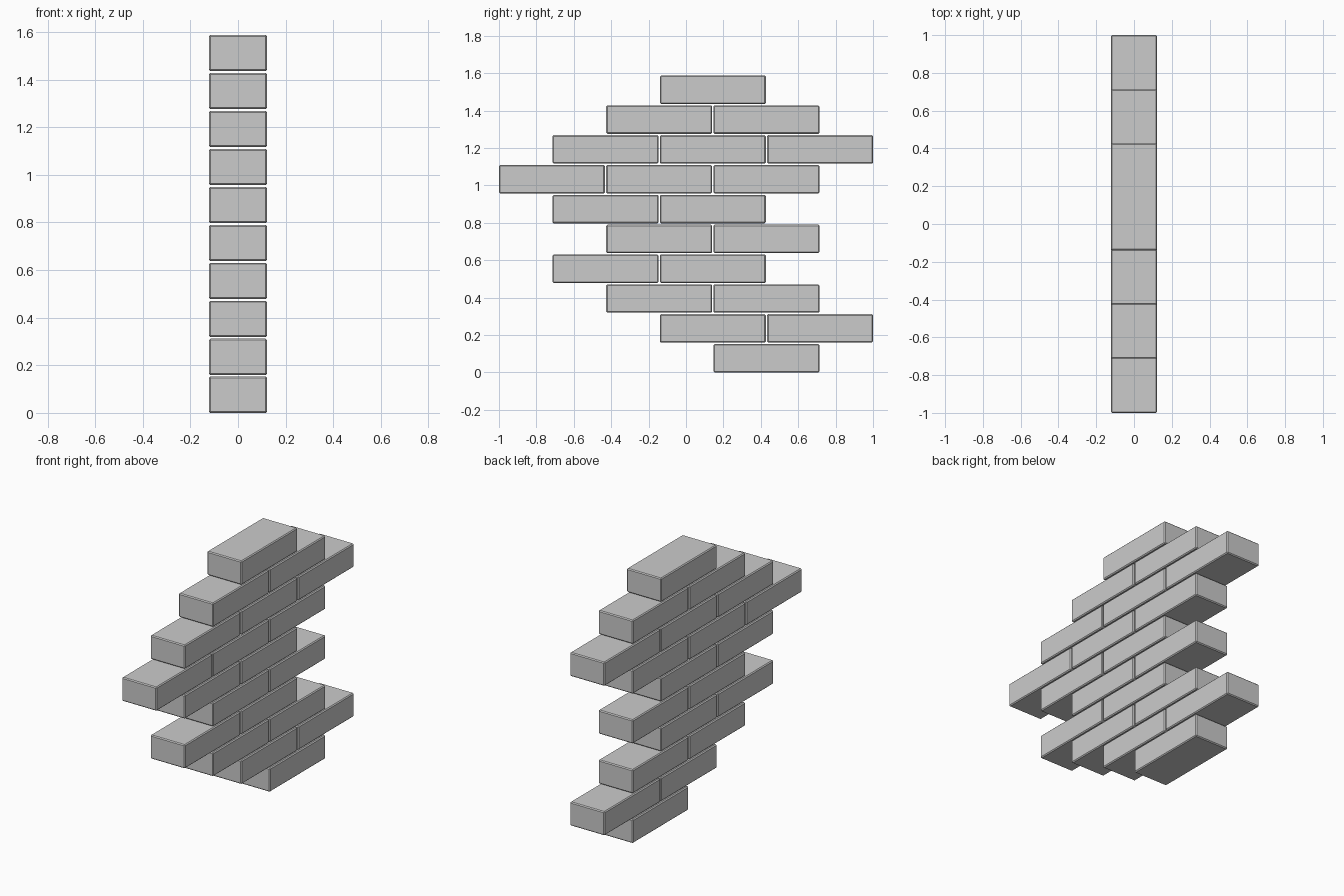
import bpy, bmesh

if "Cube" in bpy.data.objects:
    bpy.data.objects.remove(bpy.data.objects["Cube"])

LENGTH, WIDTH, HEIGHT = 0.566, 0.245, 0.152   # one brick
HALF_STEP = (2 - LENGTH) / 5                  # half-brick offset along y
COURSE = 0.1595                               # height of one course
BEVEL = 0.006

# Shared brick mesh with chamfered edges
mesh = bpy.data.meshes.new("brick")
bm = bmesh.new()
bmesh.ops.create_cube(bm, size=1)
bmesh.ops.scale(bm, vec=(WIDTH, LENGTH, HEIGHT), verts=bm.verts)
bmesh.ops.bevel(bm, geom=bm.edges[:], offset=BEVEL, segments=1,
                affect='EDGES', profile=0.5)
bmesh.ops.recalc_face_normals(bm, faces=bm.faces)
bm.to_mesh(mesh)
bm.free()

# Courses from the ground up: (first half-step, number of bricks)
courses = [(4, 1), (3, 2), (2, 2), (1, 2), (2, 2),
           (1, 2), (0, 3), (1, 3), (2, 2), (3, 1)]

# Lay the bricks in running bond
for row, (first, count) in enumerate(courses):
    for n in range(count):
        brick = bpy.data.objects.new(f"brick_{row}_{n}", mesh)
        brick.location = (0, -1 + LENGTH / 2 + (first + 2 * n) * HALF_STEP,
                          HEIGHT / 2 + row * COURSE)
        bpy.context.collection.objects.link(brick)
